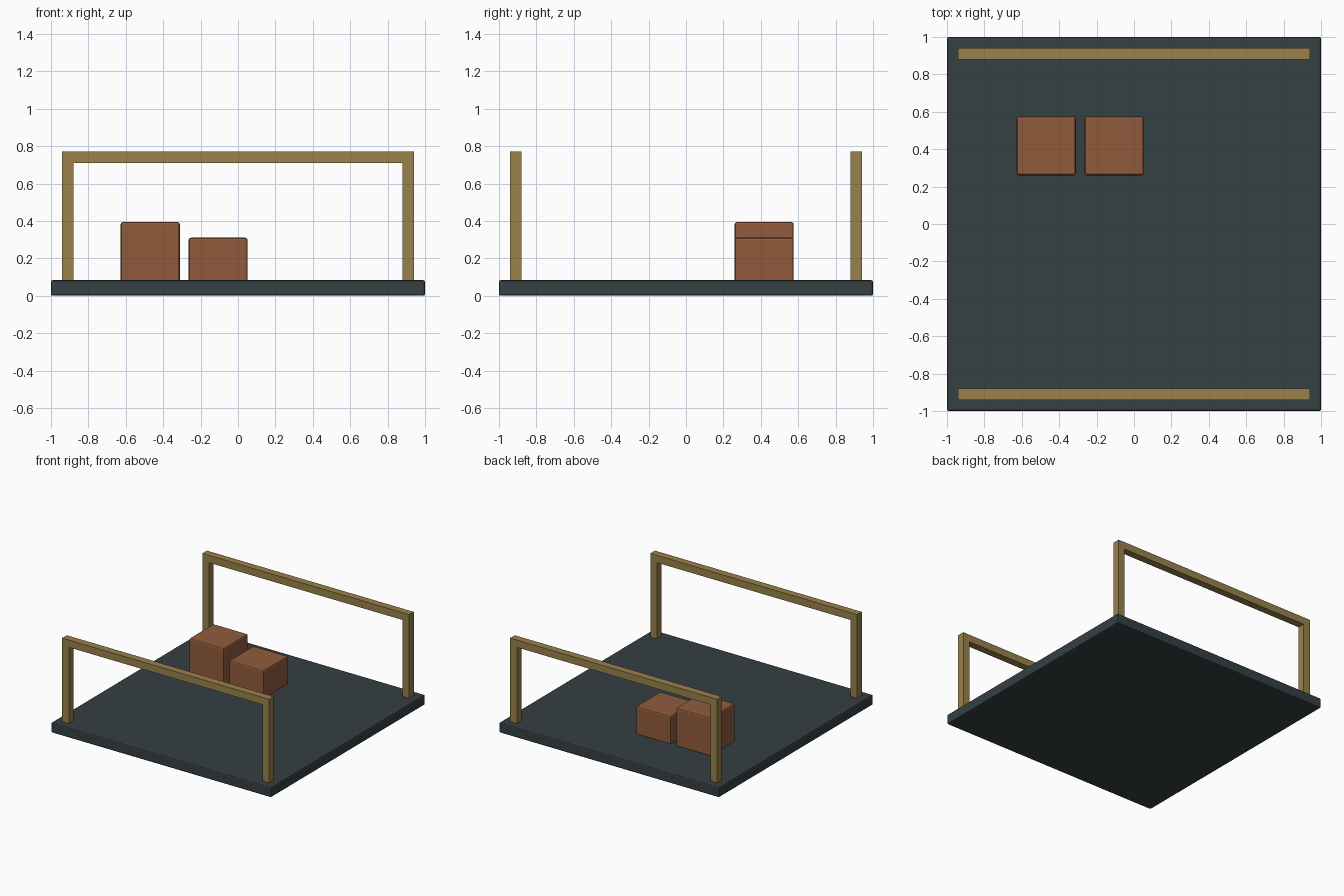
import bpy

if "Cube" in bpy.data.objects:
    bpy.data.objects.remove(bpy.data.objects["Cube"])


def material(name, color):
    m = bpy.data.materials.new(name)
    m.diffuse_color = (*color, 1)
    m.use_nodes = True
    m.node_tree.nodes["Principled BSDF"].inputs["Base Color"].default_value = m.diffuse_color
    return m


def box(name, lo, hi, mat, bevel=0):
    """Axis-aligned box from its two opposite corners."""
    center = [(a + b) / 2 for a, b in zip(lo, hi)]
    bpy.ops.mesh.primitive_cube_add(size=1, location=center)
    ob = bpy.context.object
    ob.name = name
    ob.scale = [b - a for a, b in zip(lo, hi)]
    bpy.ops.object.transform_apply(location=False, rotation=False, scale=True)
    ob.data.materials.append(mat)
    if bevel:
        mod = ob.modifiers.new("edge_bevel", 'BEVEL')
        mod.width = bevel
        mod.segments = 2
    return ob


slate = material("slate", (0.035, 0.05, 0.056))
brass = material("brass", (0.32, 0.22, 0.07))
clay = material("clay", (0.28, 0.105, 0.045))

TOP = 0.083   # deck surface
OUT = 0.94    # outer face of the rails
BAR = 0.06    # rail thickness
RAIL = 0.77   # rail height

# Deck
box("deck", (-1, -1, 0), (1, 1, TOP), slate, 0.01)

# Front and back rails: two posts and a top bar each
for side, y in (("front", -OUT), ("back", OUT - BAR)):
    for end, x in (("left", -OUT), ("right", OUT - BAR)):
        box(f"{side}_{end}_post", (x, y, TOP - 0.01),
            (x + BAR, y + BAR, RAIL - BAR), brass)
    box(f"{side}_top_bar", (-OUT, y, RAIL - BAR), (OUT, y + BAR, RAIL), brass)

# Two crates of different heights
for name, x, top in (("tall_crate", -0.627, 0.394), ("short_crate", -0.264, 0.31)):
    box(name, (x, 0.26, TOP - 0.01), (x + 0.316, 0.576, top), clay, 0.012)
